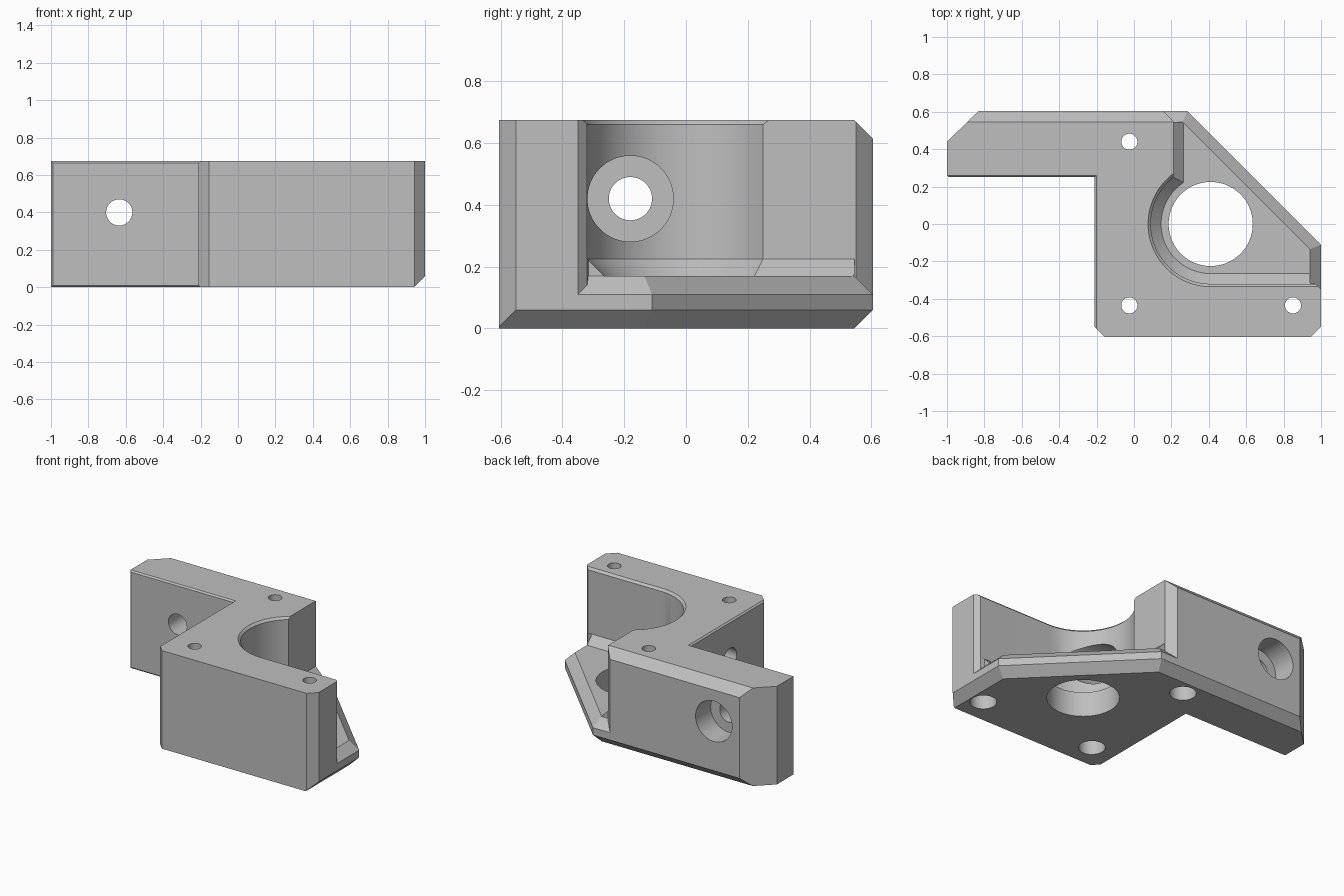
import bpy, bmesh
from math import pi, acos, cos, sin, sqrt
from mathutils import Matrix, Vector

cube = bpy.data.objects.get("Cube")
if cube:
    bpy.data.objects.remove(cube, do_unlink=True)

H = 0.675           # overall height
FLOOR = 0.17        # top of the thin plate
CH = 0.06           # main chamfer size
CX, R = 0.41, 0.32  # pocket centre and radius
DIAG = 0.89         # diagonal side lies on x + y = DIAG

grey = bpy.data.materials.new("plain grey")
grey.use_nodes = True
grey.diffuse_color = (0.52, 0.52, 0.52, 1)
grey.node_tree.nodes["Principled BSDF"].inputs["Base Color"].default_value = (0.52, 0.52, 0.52, 1)


def make_object(name, bm):
    bmesh.ops.recalc_face_normals(bm, faces=bm.faces[:])
    mesh = bpy.data.meshes.new(name)
    bm.to_mesh(mesh)
    bm.free()
    mesh.materials.append(grey)
    ob = bpy.data.objects.new(name, mesh)
    bpy.context.collection.objects.link(ob)
    return ob


def loft(levels):
    """Closed solid through (z, outline) levels with equal point counts."""
    bm = bmesh.new()
    rings = [[bm.verts.new((x, y, z)) for x, y in pts] for z, pts in levels]
    bm.faces.new(rings[0])
    bm.faces.new(rings[-1])
    for a, b in zip(rings, rings[1:]):
        for i in range(len(a)):
            j = (i + 1) % len(a)
            bm.faces.new((a[i], a[j], b[j], b[i]))
    bmesh.ops.recalc_face_normals(bm, faces=bm.faces[:])
    return bm


def cut(target, cutter):
    """Subtract the cutter and discard it."""
    mod = target.modifiers.new("cut", 'BOOLEAN')
    mod.operation = 'DIFFERENCE'
    mod.solver = 'EXACT'
    mod.object = cutter
    cutter.hide_render = True
    bpy.context.view_layer.objects.active = target
    bpy.ops.object.modifier_apply(modifier=mod.name)
    bpy.data.objects.remove(cutter, do_unlink=True)


def drill(target, start, end, radius):
    start, end = Vector(start), Vector(end)
    axis = end - start
    bm = bmesh.new()
    turn = axis.to_track_quat('Z', 'Y').to_matrix().to_4x4()
    bmesh.ops.create_cone(bm, cap_ends=True, segments=64, radius1=radius, radius2=radius,
                          depth=axis.length, matrix=Matrix.Translation((start + end) / 2) @ turn)
    cut(target, make_object("drill", bm))


# Bracket body: extruded outline with wing and clipped corners
outline = [(-1, 0.25), (-0.21, 0.25), (-0.21, -0.55), (-0.155, -0.605), (0.945, -0.605),
           (1, -0.55), (1, DIAG - 1), (DIAG - 0.605, 0.605), (-0.83, 0.605), (-1, 0.44)]
bm = loft([(0, outline), (H, outline)])


def on_inner_side(edge):
    a, b = (v.co for v in edge.verts)
    flat = abs(a.z - b.z) < 1e-4
    wing = all(abs(p.y - 0.25) < 1e-4 for p in (a, b))
    side = all(abs(p.x + 0.21) < 1e-4 for p in (a, b))
    wing_end = all(abs(p.x + 1) + abs(p.y - 0.25) < 1e-4 for p in (a, b))
    return (flat and (wing or side)) or wing_end


# Fine edge break along the inner sides
bmesh.ops.bevel(bm, geom=[e for e in bm.edges if on_inner_side(e)], offset=0.01,
                segments=1, affect='EDGES')

# Large chamfers on the back, outer and diagonal edges
for point, normal in [((0, 0.605 - CH, H), (0, 1, 1)),
                      ((0, 0.605 - CH, 0), (0, 1, -1)),
                      ((1 - CH, 0, 0), (1, 0, -1)),
                      ((DIAG, 0, CH), (1, 1, -sqrt(2)))]:
    bmesh.ops.bisect_plane(bm, geom=bm.verts[:] + bm.edges[:] + bm.faces[:], dist=1e-5,
                           plane_co=point, plane_no=normal, clear_outer=True)
    bmesh.ops.holes_fill(bm, edges=[e for e in bm.edges if e.is_boundary], sides=0)
bracket = make_object("mounting_bracket", bm)


# Open round pocket above the plate, with a sloped foot and a broken top edge
def pocket_outline(d, steps=48):
    r, wall = R - d, 0.21 + max(d, 0)
    a0 = acos((wall - CX) / r)
    arc = [a0 + (1.5 * pi - a0) * i / steps for i in range(steps + 1)]
    return [(wall, 0.9)] + [(CX + r * cos(a), r * sin(a)) for a in arc] + [(2, -r), (2, 0.9)]


cut(bracket, make_object("pocket", loft([
    (FLOOR, pocket_outline(0.055)), (FLOOR + 0.055, pocket_outline(0)),
    (H - 0.015, pocket_outline(0)), (H + 0.005, pocket_outline(-0.02))])))


# Chamfered rim of the plate, with angled ends where it meets the tall walls
def rim_outline(d):
    s = DIAG - sqrt(2) * d
    x, y = 1 - d, 0.605 - d
    return [(-2, -2), (x, -2), (x, s - x), (s - y, y), (-2, y)]


rim = make_object("rim", loft([(z, [(0.01, 0.75), (0.21, 0.55), (0.215, 0.5), (0.93, -0.315),
                                    (0.97, -0.32), (1.17, -0.52), (2, -0.52), (2, 0.75)])
                               for z in (0.05, 1)]))
cut(rim, make_object("rim_keep", loft([(0, rim_outline(-0.11)), (FLOOR, rim_outline(CH)),
                                       (1.2, rim_outline(CH))])))
cut(bracket, rim)

# Large round opening in the plate
drill(bracket, (CX, 0, -0.1), (CX, 0, 0.3), 0.225)

# Vertical screw holes, counterbored from below
for x, y in [(-0.025, 0.44), (-0.025, -0.435), (0.85, -0.435)]:
    drill(bracket, (x, y, -0.1), (x, y, 0.8), 0.043)
    drill(bracket, (x, y, -0.1), (x, y, 0.3), 0.083)

# Side screw hole opening into the pocket
drill(bracket, (-0.4, -0.18, 0.42), (0.4, -0.18, 0.42), 0.07)
drill(bracket, (-0.02, -0.18, 0.42), (0.42, -0.18, 0.42), 0.139)

# Wing screw hole, counterbored from the back
drill(bracket, (-0.635, 0.1, 0.4), (-0.635, 0.8, 0.4), 0.07)
drill(bracket, (-0.635, 0.44, 0.4), (-0.635, 0.8, 0.4), 0.139)

# Smooth round walls, crisp edges
bpy.ops.object.select_all(action='DESELECT')
bracket.select_set(True)
bpy.context.view_layer.objects.active = bracket
bpy.ops.object.shade_smooth_by_angle(angle=pi / 9)
